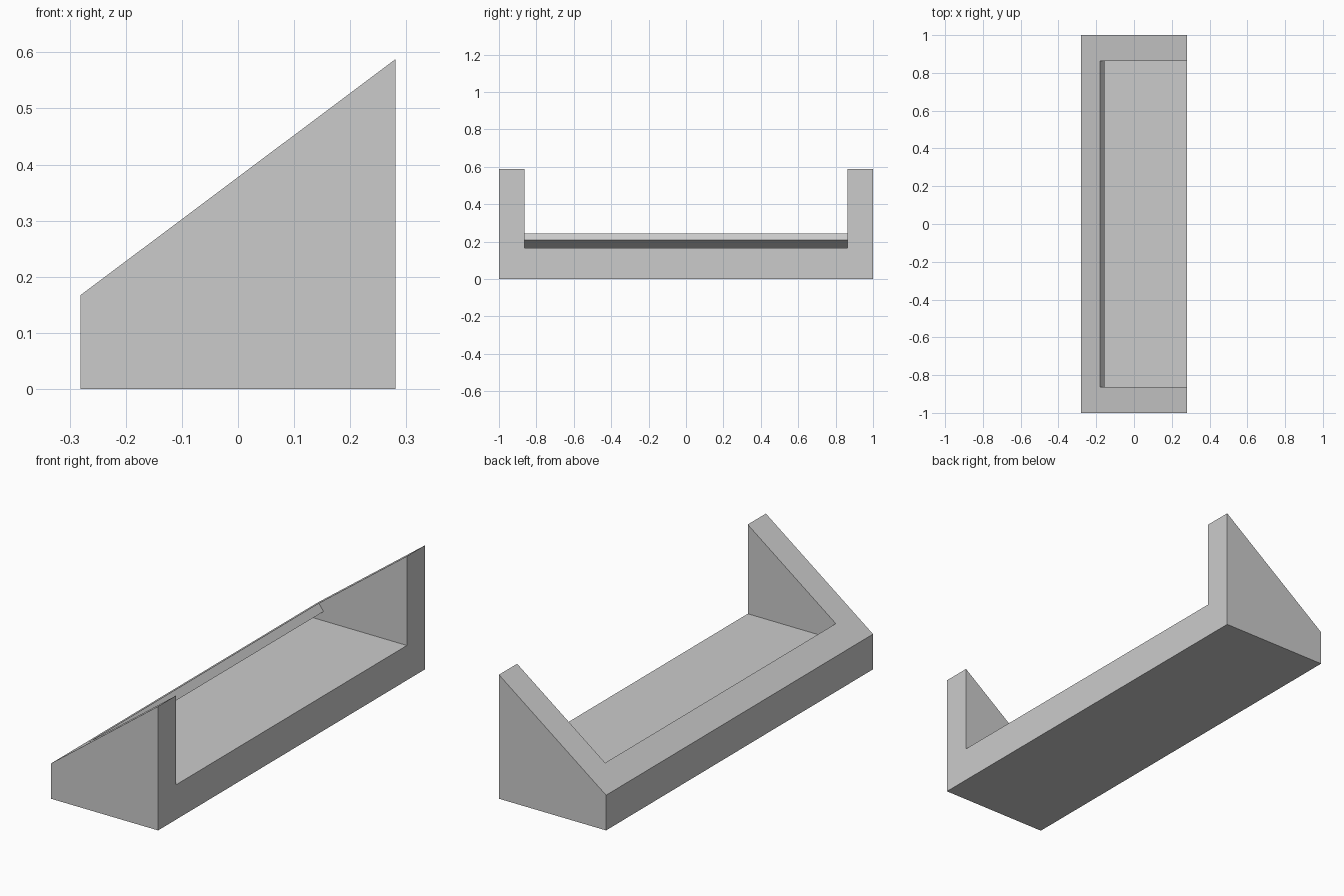
import bpy, bmesh

cube = bpy.data.objects.get("Cube")
if cube:
    bpy.data.objects.remove(cube, do_unlink=True)

grey = bpy.data.materials.new("plain grey")
grey.use_nodes = True
grey.diffuse_color = (0.6, 0.6, 0.6, 1)
grey.node_tree.nodes["Principled BSDF"].inputs["Base Color"].default_value = (0.6, 0.6, 0.6, 1)


def extrude_profile(name, profile, half_length):
    """Solid made by sweeping an x-z outline along y."""
    bm = bmesh.new()
    face = bm.faces.new([bm.verts.new((x, -half_length, z)) for x, z in profile])
    swept = bmesh.ops.extrude_face_region(bm, geom=[face])["geom"]
    verts = [v for v in swept if isinstance(v, bmesh.types.BMVert)]
    bmesh.ops.translate(bm, verts=verts, vec=(0, 2 * half_length, 0))
    bmesh.ops.recalc_face_normals(bm, faces=bm.faces)
    mesh = bpy.data.meshes.new(name)
    bm.to_mesh(mesh)
    bm.free()
    mesh.materials.append(grey)
    obj = bpy.data.objects.new(name, mesh)
    bpy.context.collection.objects.link(obj)
    return obj


HALF_X, LOW, HIGH = 0.281, 0.167, 0.588
slope = (HIGH - LOW) / (2 * HALF_X)


def ramp(x):
    return LOW + slope * (x + HALF_X)


# Sloping tray body
tray = extrude_profile("sloped_tray", [
    (-HALF_X, 0), (HALF_X, 0), (HALF_X, HIGH), (-HALF_X, LOW)], 1.0)

# Recess between the end walls, undercutting a thin slanted lip
lip_x, tip_x, tip_z, floor_z = -0.181, -0.156, 0.209, 0.165
undercut_x = tip_x - (tip_z - floor_z) / slope
recess = extrude_profile("recess_cutter", [
    (0.5, floor_z), (undercut_x, floor_z), (tip_x, tip_z),
    (lip_x, ramp(lip_x)), (lip_x, 0.9), (0.5, 0.9)], 0.864)
recess.hide_render = True

# Cut the recess and discard the cutter
cut = tray.modifiers.new("recess", 'BOOLEAN')
cut.operation = 'DIFFERENCE'
cut.solver = 'EXACT'
cut.object = recess
bpy.context.view_layer.objects.active = tray
bpy.ops.object.modifier_apply(modifier=cut.name)
bpy.data.objects.remove(recess, do_unlink=True)
